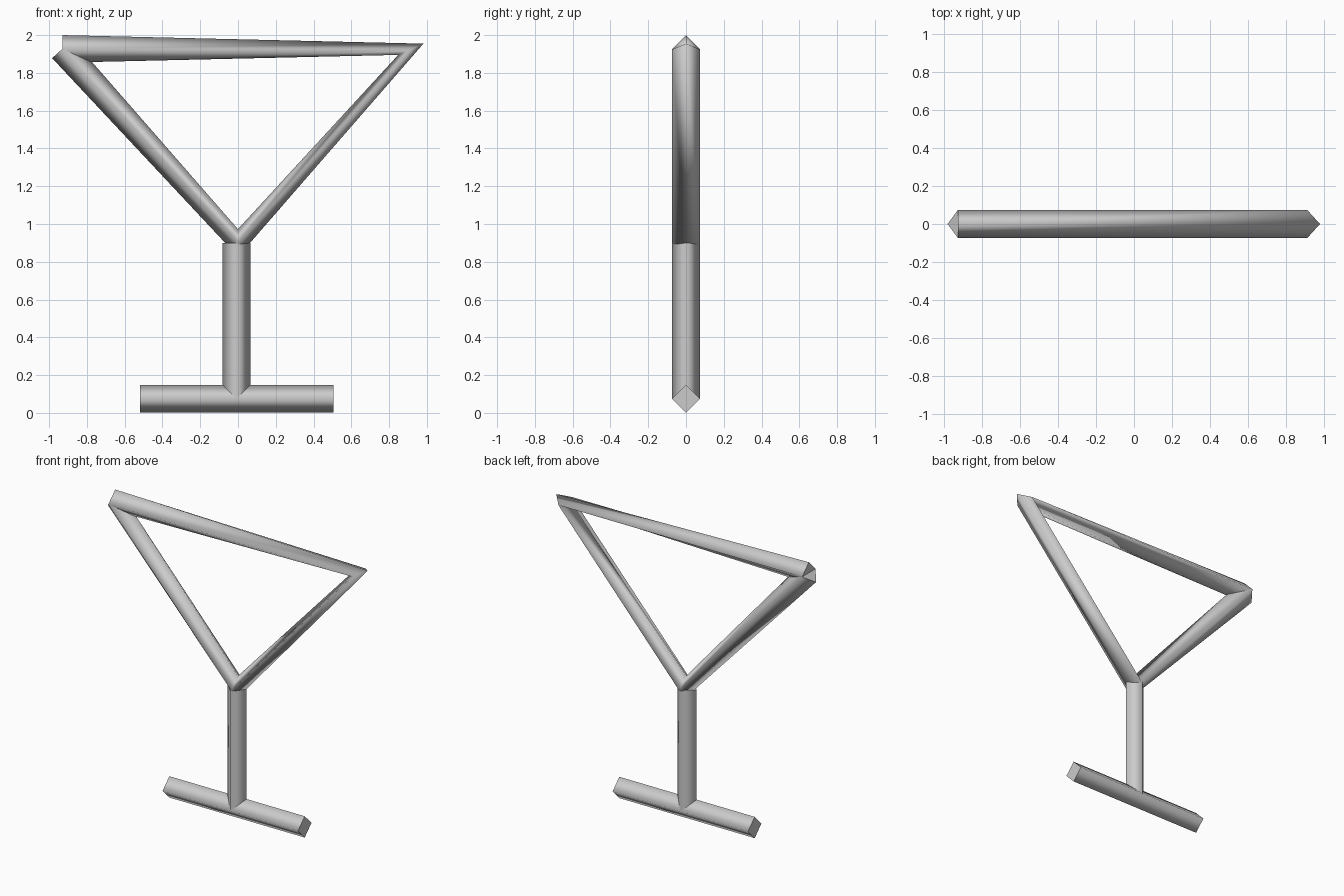
import bpy, math

if "Cube" in bpy.data.objects:
    bpy.data.objects.remove(bpy.data.objects["Cube"])

R = 0.073  # half diagonal of the square tube

grey = bpy.data.materials.new("light_grey")
grey.diffuse_color = (0.6, 0.6, 0.6, 1)
grey.use_nodes = True
grey.node_tree.nodes["Principled BSDF"].inputs["Base Color"].default_value = grey.diffuse_color


def tube(name, points):
    """Four-sided smooth tube along (x, z) points, drawn in the XZ plane."""
    curve = bpy.data.curves.new(name, 'CURVE')
    curve.dimensions = '3D'
    curve.bevel_depth = R
    curve.bevel_resolution = 0
    curve.use_fill_caps = True
    spline = curve.splines.new('POLY')
    spline.points.add(len(points) - 1)
    for p, (x, z) in zip(spline.points, points):
        p.co = (x, z, 0, 1)
    spline.use_smooth = True
    curve.materials.append(grey)
    obj = bpy.data.objects.new(name, curve)
    obj.rotation_euler.x = math.pi / 2
    bpy.context.collection.objects.link(obj)
    return obj


# Triangular bowl outline, open where its two ends meet at the upper left
tube("bowl_outline", [(-0.93, 1.927), (0.915, 1.925), (0, 0.9), (-0.93, 1.927)])
# Upright stem, sunk into the foot
tube("stem", [(-0.008, 0.9), (-0.008, R)])
# Horizontal foot bar
tube("foot", [(-0.52, R + 0.002), (0.505, R + 0.002)])
